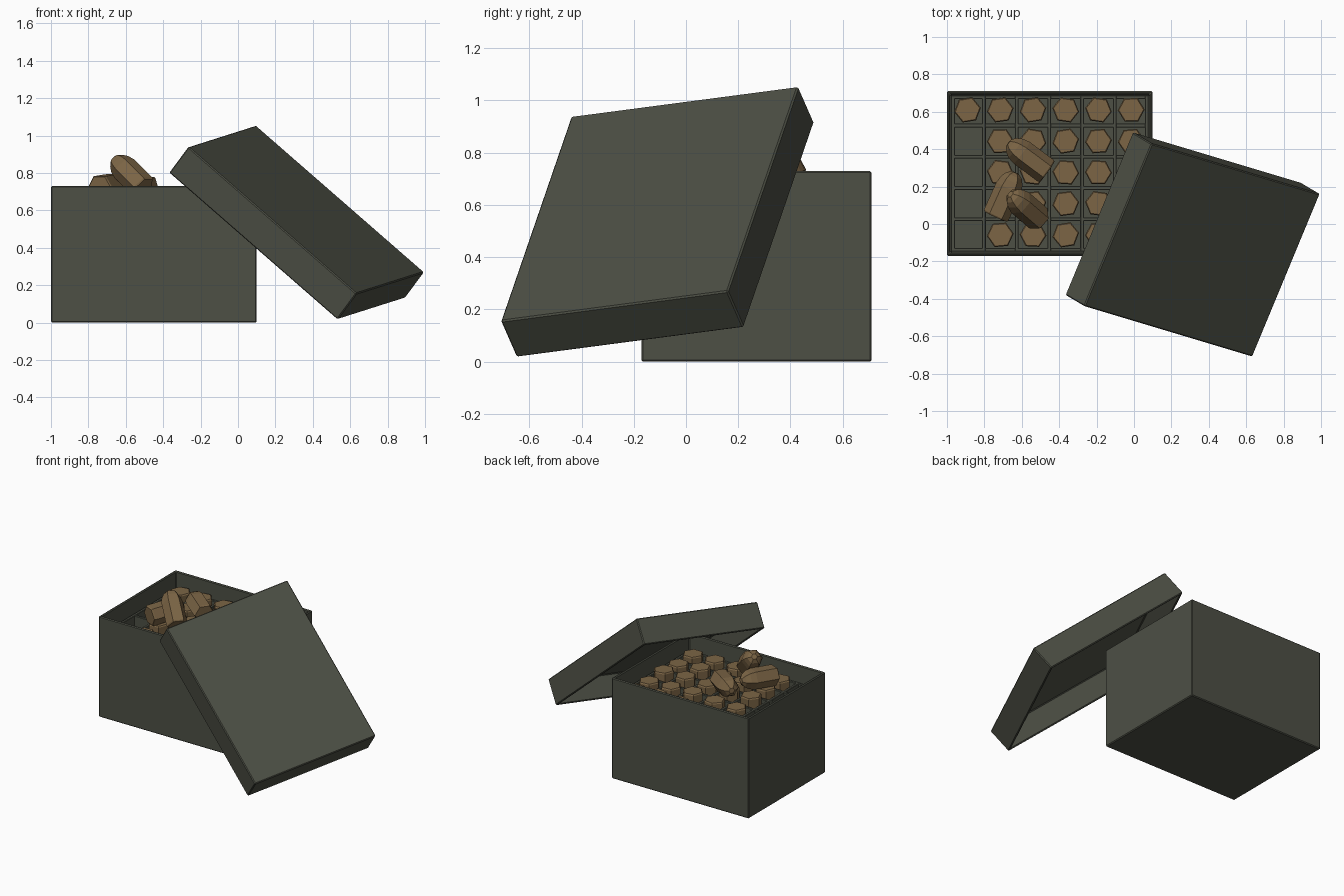
import bpy, bmesh, math, random
from mathutils import Vector, Matrix

if "Cube" in bpy.data.objects:
    bpy.data.objects.remove(bpy.data.objects["Cube"])

random.seed(4)


def material(name, rgb):
    m = bpy.data.materials.new(name)
    m.diffuse_color = (*rgb, 1)
    m.use_nodes = True
    m.node_tree.nodes["Principled BSDF"].inputs["Base Color"].default_value = m.diffuse_color
    return m


GREEN = material("olive_metal", (0.075, 0.08, 0.06))
BROWN = material("brass_brown", (0.2, 0.13, 0.06))


def finish(bm, name, mat, matrix=Matrix(), bevel=0):
    bmesh.ops.recalc_face_normals(bm, faces=bm.faces)
    me = bpy.data.meshes.new(name)
    bm.to_mesh(me)
    bm.free()
    me.materials.append(mat)
    ob = bpy.data.objects.new(name, me)
    ob.matrix_world = matrix
    bpy.context.collection.objects.link(ob)
    if bevel:
        mod = ob.modifiers.new("edge", 'BEVEL')
        mod.width, mod.segments = bevel, 1
    return ob


def add_box(bm, lo, hi):
    lo, hi = Vector(lo), Vector(hi)
    m = Matrix.Translation((lo + hi) / 2) @ Matrix.Diagonal((*(hi - lo), 1))
    return bmesh.ops.create_cube(bm, size=1, matrix=m)["verts"]


def open_box(name, w, d, h, wall, floor, matrix):
    """Hollow box, open towards its local +z."""
    bm = bmesh.new()
    add_box(bm, (-w / 2, -d / 2, 0), (w / 2, d / 2, h))
    top = max(bm.faces, key=lambda f: f.calc_center_median().z)
    bmesh.ops.inset_region(bm, faces=[top], thickness=wall)
    ext = bmesh.ops.extrude_discrete_faces(bm, faces=[top])["faces"][0]
    bmesh.ops.translate(bm, verts=ext.verts, vec=(0, 0, floor - h))
    return finish(bm, name, GREEN, matrix, 0.006)


def cartridge(name, matrix):
    """Six-sided body with a rounded tip; flat base at 0, tip along local +z."""
    profile = [(0.066, 0), (0.072, 0.008), (0.072, 0.17), (0.063, 0.21),
               (0.046, 0.24), (0.02, 0.258)]
    bm = bmesh.new()
    rings = [[bm.verts.new((r * math.cos(i * math.pi / 3), r * math.sin(i * math.pi / 3), z))
              for i in range(6)] for r, z in profile]
    for a, b in zip(rings, rings[1:]):
        for i in range(6):
            j = (i + 1) % 6
            bm.faces.new((a[i], a[j], b[j], b[i]))
    bm.faces.new(rings[0])
    bm.faces.new(rings[-1])
    return finish(bm, name, BROWN, matrix)


# Box body
X0, X1, Y0, Y1 = -1.0, 0.1, -0.17, 0.71
open_box("box_body", X1 - X0, Y1 - Y0, 0.73, 0.024, 0.03,
         Matrix.Translation(((X0 + X1) / 2, (Y0 + Y1) / 2, 0)))

# Divider tray: floor, frame and cross walls
COLS = [-0.89 + 0.175 * i for i in range(6)]
ROWS = [0.61 - 0.167 * j for j in range(5)]
TOP, BASE, T = 0.61, 0.37, 0.01
ix0, ix1, iy0, iy1 = X0 + 0.022, X1 - 0.022, Y0 + 0.022, Y1 - 0.022
bm = bmesh.new()
add_box(bm, (ix0, iy0, BASE - 0.02), (ix1, iy1, BASE))
xs = [ix0 + T] + [(a + b) / 2 for a, b in zip(COLS, COLS[1:])] + [ix1 - T]
ys = [iy0 + T] + [(a + b) / 2 for a, b in zip(ROWS, ROWS[1:])] + [iy1 - T]
for x in xs:
    add_box(bm, (x - T, iy0, BASE), (x + T, iy1, TOP))
for y in ys:
    add_box(bm, (ix0, y - T, BASE), (ix1, y + T, TOP - 0.001))
finish(bm, "divider_tray", GREEN, bevel=0.003)

# Stored cartridges, tip down; most of the left column is empty
for i, x in enumerate(COLS):
    for j, y in enumerate(ROWS):
        if i == 0 and j > 0:
            continue
        z = 0.65 + random.uniform(-0.012, 0.012)
        spin = random.uniform(-0.2, 0.2)
        cartridge(f"stored_cartridge_{i}_{j}",
                  Matrix.Translation((x, y, z)) @ Matrix.Rotation(math.pi, 4, 'X')
                  @ Matrix.Rotation(spin, 4, 'Z'))

# Loose cartridges on top: base point, tip point
LOOSE = [((-0.465, 0.28, 0.715), (-0.66, 0.425, 0.735)),
         ((-0.74, 0.04, 0.72), (-0.645, 0.25, 0.735)),
         ((-0.505, 0.025, 0.72), (-0.65, 0.15, 0.865))]
for k, (base, tip) in enumerate(LOOSE):
    base, tip = Vector(base), Vector(tip)
    rot = (tip - base).to_track_quat('Z', 'Y').to_matrix().to_4x4()
    cartridge(f"loose_cartridge_{k}", Matrix.Translation(base) @ rot)

# Lid leaning against the box, hollow side facing it
A, B, D = Vector((-0.265, -0.44, 0.94)), Vector((0.095, 0.43, 1.055)), Vector((0.635, -0.71, 0.155))
u, v = (D - A).normalized(), (B - A)
n = v.cross(u).normalized()
rot = Matrix((u, n.cross(u), n)).transposed().to_4x4()
open_box("lid", (D - A).length, v.length, 0.184, 0.025, 0.025,
         Matrix.Translation((B + D) / 2) @ rot)
